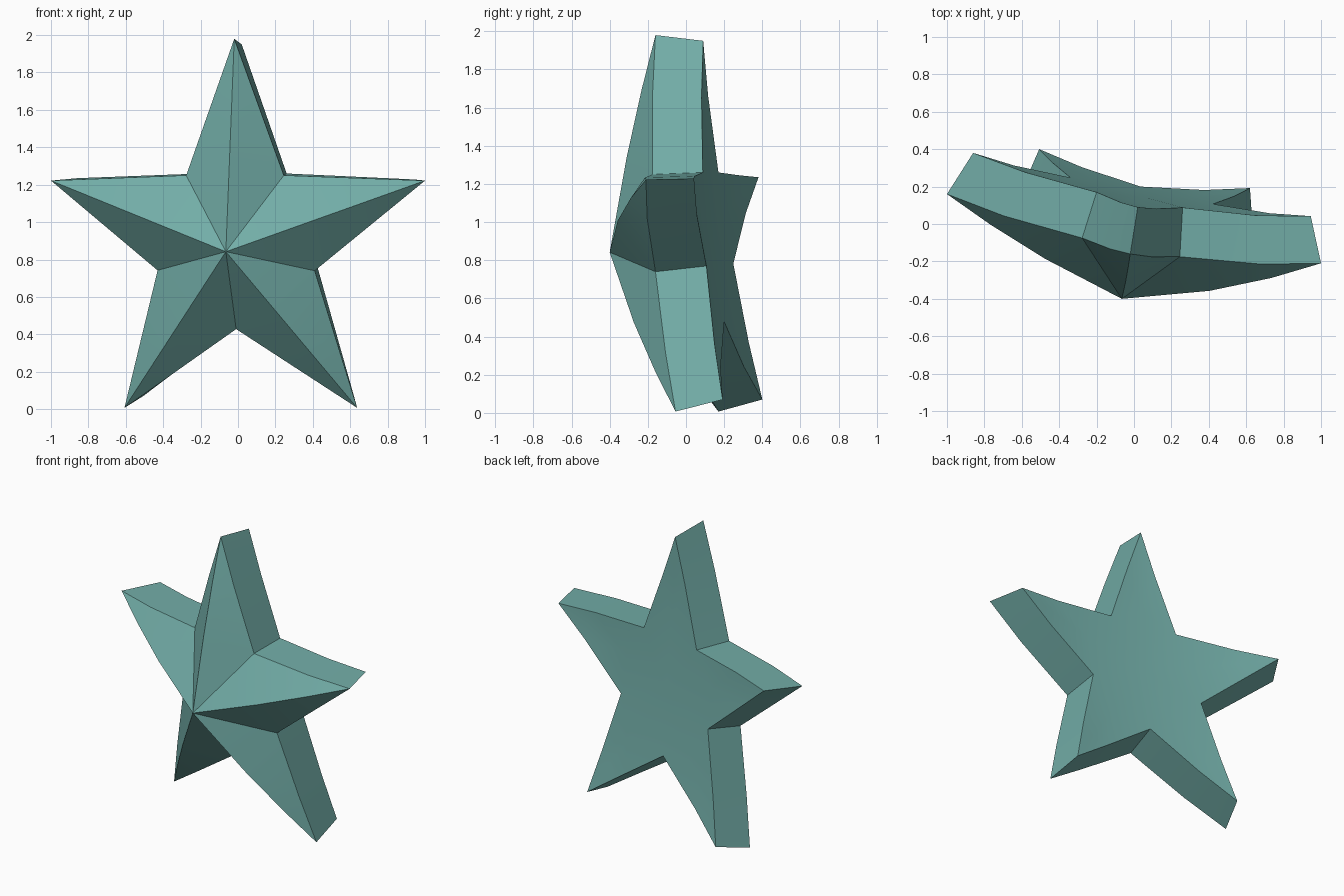
import bpy, bmesh, math
from mathutils import Vector

if "Cube" in bpy.data.objects:
    bpy.data.objects.remove(bpy.data.objects["Cube"])

# Star outline, clockwise from the top tip, alternating tip and notch: front rim and back rim
FRONT = [(-.02, -.16, 1.98), (.245, -.175, 1.25), (1, -.21, 1.222), (.41, -.16, .74), (.637, -.055, .007),
         (-.01, -.045, .428), (-.607, .17, .007), (-.43, .02, .742), (-1, .16, 1.222), (-.277, -.075, 1.25)]
BACK = [(.02, .09, 1.95), (.26, .088, 1.26), (.945, .042, 1.228), (.422, .107, .77), (.62, .192, .07),
        (.035, .2, .478), (-.507, .4, .07), (-.34, .248, .782), (-.86, .38, 1.235), (-.2, .17, 1.26)]
FRONT_PEAK = (-.065, -.4, .842)
BACK_CENTRE = (.05, .145, .91)


def along(a, b, t):
    """Point between a and b, following the star's gentle bend."""
    d = b - a
    p = a.lerp(b, t)
    p.y -= t * (1 - t) * (.14 * d.x ** 2 + .05 * d.z ** 2)
    return p


bm = bmesh.new()


def star_face(centre, outline):
    """Five arms radiating from a centre; returns the rim vertices in order."""
    c = Vector(centre)
    pts = [Vector(p) for p in outline]
    cv = bm.verts.new(c)
    corner = [bm.verts.new(p) for p in pts]
    mids = []
    for i in range(10):
        a, b = pts[i], pts[(i + 1) % 10]
        t = .42 if i % 2 == 0 else .58
        mids.append(bm.verts.new(along(a, b, t)))
    for i in range(0, 10, 2):
        r1 = bm.verts.new(along(c, pts[i], .44))
        r2 = bm.verts.new(along(c, pts[i], .75))
        for notch, mid in ((corner[i + 1], mids[i]), (corner[i - 1], mids[i - 1])):
            bm.faces.new((cv, r1, notch))
            bm.faces.new((r1, r2, mid))
            bm.faces.new((r1, mid, notch))
            bm.faces.new((r2, corner[i], mid))
    return [v for pair in zip(corner, mids) for v in pair]


# Peaked front, hollow back, and side walls joining them
front = star_face(FRONT_PEAK, FRONT)
back = star_face(BACK_CENTRE, BACK)
for i in range(20):
    j = (i + 1) % 20
    bm.faces.new((front[i], front[j], back[j], back[i]))

bmesh.ops.recalc_face_normals(bm, faces=bm.faces[:])
mesh = bpy.data.meshes.new("star")
bm.to_mesh(mesh)
bm.free()
star = bpy.data.objects.new("star", mesh)
bpy.context.collection.objects.link(star)

# Teal colour
mat = bpy.data.materials.new("teal")
mat.diffuse_color = (.17, .42, .39, 1)
mat.use_nodes = True
mat.node_tree.nodes["Principled BSDF"].inputs["Base Color"].default_value = mat.diffuse_color
mesh.materials.append(mat)

# Smooth over the bend, sharp at the creases
bpy.context.view_layer.objects.active = star
star.select_set(True)
bpy.ops.object.shade_smooth_by_angle(angle=math.radians(18))
